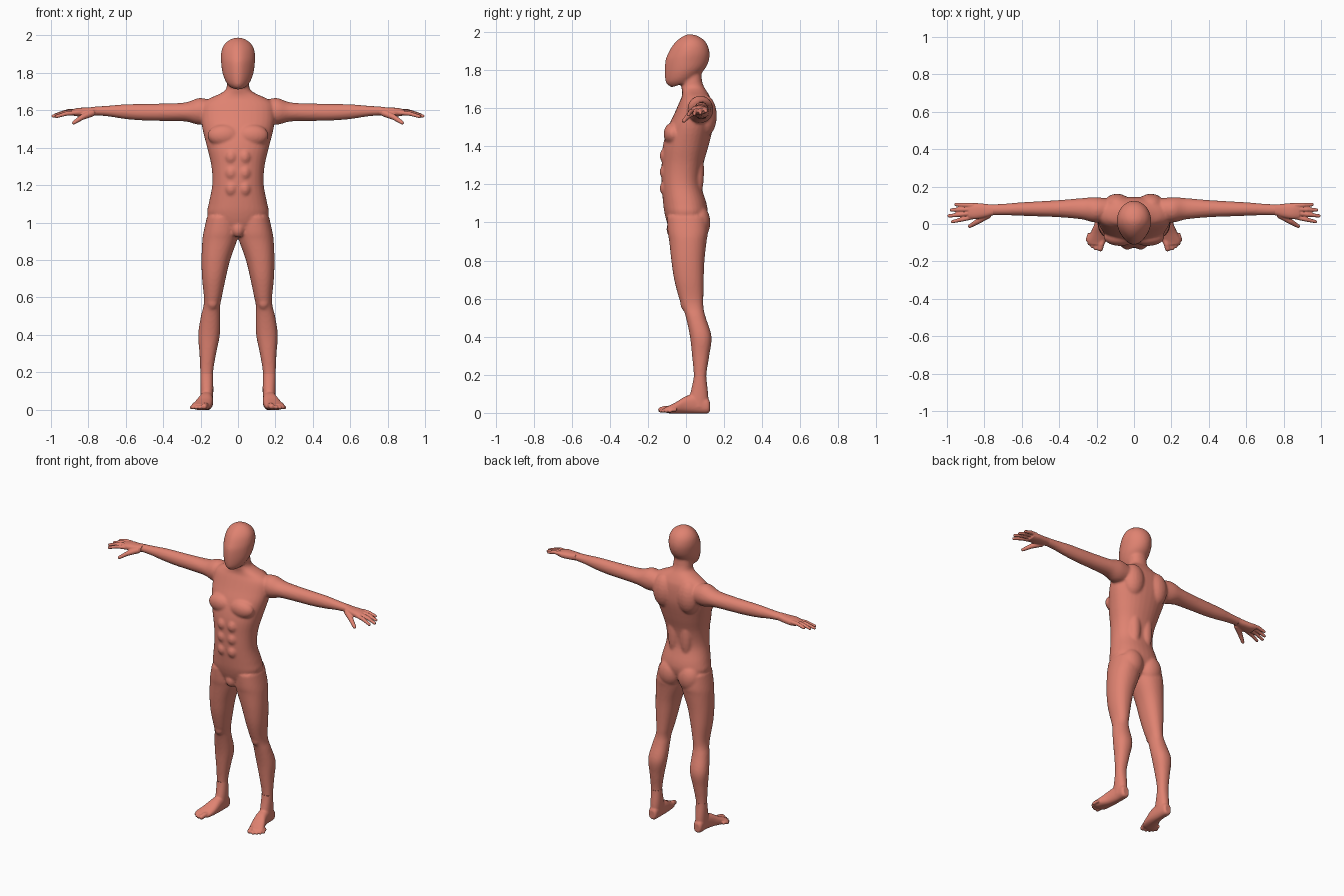
import bpy, bmesh, math
from mathutils import Vector, Matrix

skin = bpy.data.materials.new("terracotta skin")
skin.diffuse_color = (0.74, 0.225, 0.165, 1)


def catmull(a, b, c, d, t):
    return [0.5 * (2 * q + (r - p) * t + (2 * p - 5 * q + 4 * r - s) * t * t
                   + (3 * q - p - 3 * r + s) * t ** 3) for p, q, r, s in zip(a, b, c, d)]


def bridge(bm, rings):
    n = len(rings[0])
    vs = [[bm.verts.new(p) for p in ring] for ring in rings]
    for a, b in zip(vs, vs[1:]):
        for i in range(n):
            bm.faces.new((a[i], a[(i + 1) % n], b[(i + 1) % n], b[i]))
    bm.faces.new(vs[0][::-1])
    bm.faces.new(vs[-1])


def loft(bm, secs, axis="z", power=2.2, taper=0.0, steps=5, n=32):
    """Sections (position, u0, u1, v0, v1[, tilt]) along an axis, smoothly interpolated."""
    secs = [tuple(s) + (0,) * (6 - len(s)) for s in secs]
    pts = [secs[0]] + secs + [secs[-1]]
    fine = [catmull(*pts[i:i + 4], k / steps) for i in range(len(secs) - 1) for k in range(steps)]
    rings = []
    for w, u0, u1, v0, v1, tilt in fine + [secs[-1]]:
        ring = []
        for i in range(n):
            a = 2 * math.pi * (i + 0.5) / n
            c, s = math.cos(a), math.sin(a)
            cu = math.copysign(abs(c) ** (2 / power), c)
            sv = math.copysign(abs(s) ** (2 / power), s)
            cu *= 1 - taper * max(0, -sv) ** 2
            u = (u0 + u1) / 2 + cu * (u1 - u0) / 2
            v = (v0 + v1) / 2 + sv * (v1 - v0) / 2
            z = w + tilt * sv * (v1 - v0) / 2
            ring.append({"z": (u, v, z), "x": (z, v, u), "y": (u, z, v)}[axis])
        rings.append(ring)
    bridge(bm, rings)


def sym(rows):
    """Sections (z, half width, front, back[, tilt]) centred on x = 0."""
    return [(r[0], -r[1], r[1]) + tuple(r[2:]) for r in rows]


def tube(bm, path, radii, n=12):
    """Round tapered digit along a path, with a domed tip."""
    path = [Vector(p) for p in path]
    d = (path[-1] - path[-2]).normalized()
    path.append(path[-1] + d * radii[-1] * 0.6)
    radii = list(radii) + [radii[-1] * 0.6]
    rings = []
    for i, (p, r) in enumerate(zip(path, radii)):
        d = path[min(i + 1, len(path) - 1)] - path[max(i - 1, 0)]
        q = d.to_track_quat('Z', 'Y')
        rings.append([p + q @ Vector((r * math.cos(2 * math.pi * k / n),
                                      r * math.sin(2 * math.pi * k / n), 0)) for k in range(n)])
    bridge(bm, rings)


def blob(bm, centre, radius):
    m = Matrix.Translation(centre) @ Matrix.Diagonal((*radius, 1))
    bmesh.ops.create_uvsphere(bm, u_segments=20, v_segments=12, radius=1, matrix=m)


def mirror(bm):
    geo = bmesh.ops.duplicate(bm, geom=bm.verts[:] + bm.edges[:] + bm.faces[:])["geom"]
    for v in geo:
        if isinstance(v, bmesh.types.BMVert):
            v.co.x *= -1
    bmesh.ops.reverse_faces(bm, faces=[f for f in geo if isinstance(f, bmesh.types.BMFace)])


def fuse(bm, voxel, rounds):
    """Melt overlapping volumes into one smooth skin and return its mesh."""
    bmesh.ops.recalc_face_normals(bm, faces=bm.faces[:])
    me = bpy.data.meshes.new("volume")
    bm.to_mesh(me)
    bm.free()
    ob = bpy.data.objects.new("volume", me)
    bpy.context.collection.objects.link(ob)
    rm = ob.modifiers.new("remesh", 'REMESH')
    rm.mode, rm.voxel_size = 'VOXEL', voxel
    sm = ob.modifiers.new("smooth", 'SMOOTH')
    sm.factor, sm.iterations = 0.5, rounds
    dg = bpy.context.evaluated_depsgraph_get()
    out = bpy.data.meshes.new_from_object(ob.evaluated_get(dg))
    bpy.data.objects.remove(ob)
    return out


def part(name, mesh, planes):
    """Keep the portion of the mesh on the positive side of every plane."""
    bm = bmesh.new()
    bm.from_mesh(mesh)
    for co, no in planes:
        bmesh.ops.bisect_plane(bm, geom=bm.verts[:] + bm.edges[:] + bm.faces[:],
                               plane_co=co, plane_no=no, clear_inner=True)
    for f in bm.faces:
        f.smooth = True
    me = bpy.data.meshes.new(name)
    bm.to_mesh(me)
    bm.free()
    me.materials.clear()
    me.materials.append(skin)
    bpy.context.collection.objects.link(bpy.data.objects.new(name, me))


# limbs and paired muscles, one side then mirrored
body = bmesh.new()
loft(body, [(0.10, 1.54, 1.64, 0.03, 0.13), (0.20, 1.522, 1.666, 0.008, 0.143),
            (0.28, 1.54, 1.642, 0.025, 0.138), (0.40, 1.543, 1.636, 0.036, 0.128),
            (0.50, 1.545, 1.634, 0.040, 0.122), (0.60, 1.553, 1.632, 0.044, 0.116),
            (0.70, 1.568, 1.624, 0.047, 0.108), (0.80, 1.575, 1.618, 0.047, 0.103)], "x", 2)
loft(body, [(1.03, 0.005, 0.166, -0.10, 0.11), (0.95, 0.0, 0.184, -0.096, 0.115),
            (0.90, 0.007, 0.191, -0.088, 0.108), (0.80, 0.042, 0.195, -0.077, 0.097),
            (0.70, 0.066, 0.192, -0.062, 0.093), (0.60, 0.087, 0.182, -0.036, 0.091),
            (0.55, 0.096, 0.185, -0.016, 0.092), (0.50, 0.095, 0.198, 0.0, 0.104),
            (0.40, 0.097, 0.213, 0.021, 0.134), (0.30, 0.117, 0.206, 0.032, 0.122),
            (0.20, 0.133, 0.202, 0.041, 0.107), (0.12, 0.133, 0.202, 0.041, 0.107)])
blob(body, (0.072, 0.068, 1.0), (0.075, 0.06, 0.09))       # buttock
blob(body, (0.137, 0.0, 0.575), (0.032, 0.03, 0.042))      # kneecap
blob(body, (0.075, -0.068, 1.465), (0.088, 0.05, 0.06))    # chest
blob(body, (0.09, 0.10, 1.56), (0.075, 0.062, 0.11))       # shoulder blade
blob(body, (0.045, 0.06, 1.27), (0.04, 0.035, 0.15))       # lower back
for z in (1.18, 1.265, 1.35):
    blob(body, (0.036, -0.105, z), (0.034, 0.033, 0.042))  # belly muscles
mirror(body)

# trunk and neck
loft(body, sym([(0.925, 0.03, -0.06, 0.04), (0.95, 0.07, -0.08, 0.07), (1.0, 0.14, -0.10, 0.10),
                (1.05, 0.165, -0.113, 0.113), (1.1, 0.157, -0.12, 0.108), (1.2, 0.138, -0.128, 0.08),
                (1.3, 0.142, -0.128, 0.09), (1.4, 0.165, -0.122, 0.118), (1.5, 0.19, -0.094, 0.142),
                (1.57, 0.198, -0.062, 0.145), (1.63, 0.192, -0.036, 0.138),
                (1.662, 0.155, -0.022, 0.125), (1.688, 0.098, -0.02, 0.11),
                (1.71, 0.066, -0.024, 0.096), (1.74, 0.059, -0.022, 0.085), (1.79, 0.056, -0.02, 0.08)]))
blob(body, (0, -0.07, 0.965), (0.035, 0.033, 0.045))
# head, narrowing toward the face
loft(body, sym([(1.733, 0.048, -0.075, 0.06, 0.35), (1.76, 0.068, -0.104, 0.085, 0.3),
                (1.80, 0.083, -0.112, 0.106, 0.15), (1.85, 0.090, -0.108, 0.12),
                (1.89, 0.092, -0.093, 0.124), (1.93, 0.085, -0.07, 0.114),
                (1.96, 0.066, -0.042, 0.092), (1.98, 0.038, -0.012, 0.06),
                (1.988, 0.012, 0.01, 0.03)]), power=2.0, taper=0.25)
body_mesh = fuse(body, 0.0075, 5)

# hand with four fingers and a thumb
hand = bmesh.new()
loft(hand, [(0.71, 1.57, 1.623, 0.047, 0.107), (0.755, 1.573, 1.62, 0.046, 0.104),
            (0.80, 1.569, 1.615, 0.034, 0.108), (0.85, 1.567, 1.613, 0.026, 0.112),
            (0.885, 1.572, 1.606, 0.03, 0.108)], "x", 2.4)
for knuckle, tip in (((0.86, 0.100, 1.596), (0.955, 0.104, 1.583)),
                     ((0.87, 0.079, 1.595), (0.979, 0.075, 1.574)),
                     ((0.87, 0.058, 1.592), (0.991, 0.043, 1.568)),
                     ((0.86, 0.038, 1.587), (0.973, 0.012, 1.566))):
    k, t = Vector(knuckle), Vector(tip)
    tube(hand, [k, k.lerp(t, 0.5) + Vector((0, 0, 0.006)), t], [0.013, 0.0118, 0.009])
tube(hand, [(0.775, 0.052, 1.588), (0.835, 0.014, 1.562), (0.88, -0.013, 1.532)], [0.02, 0.015, 0.010])
mirror(hand)
hand_mesh = fuse(hand, 0.004, 3)

# foot with ankle and five toes
foot = bmesh.new()
loft(foot, [(0.25, 0.130, 0.203, 0.039, 0.112), (0.19, 0.133, 0.202, 0.041, 0.107),
            (0.10, 0.132, 0.201, 0.022, 0.116), (0.03, 0.135, 0.20, 0.0, 0.12)])
loft(foot, [(0.125, 0.147, 0.188, 0.006, 0.06), (0.11, 0.138, 0.197, -0.003, 0.08),
            (0.06, 0.134, 0.20, -0.003, 0.10), (0.0, 0.133, 0.212, -0.003, 0.088),
            (-0.05, 0.138, 0.234, -0.003, 0.058), (-0.09, 0.148, 0.25, -0.002, 0.038),
            (-0.11, 0.16, 0.24, 0.003, 0.03)], "y", 2.4)
for x, y, tx, ty, r in ((0.168, -0.08, 0.181, -0.136, 0.016), (0.192, -0.08, 0.205, -0.134, 0.011),
                        (0.21, -0.075, 0.224, -0.122, 0.011), (0.226, -0.07, 0.24, -0.107, 0.011),
                        (0.238, -0.05, 0.25, -0.088, 0.010)):
    tube(foot, [(x, y, r + 0.006), ((x + tx) / 2, (y + ty) / 2, r + 0.006), (tx, ty, r - 0.001)],
         [r, r, r * 0.95])
mirror(foot)
foot_mesh = fuse(foot, 0.005, 3)

# separate the skin along its seams
up, down = (0, 0, 1), (0, 0, -1)
neck, waist, ankle = (0, -0.02, 1.707), (0, 0, 1.1), (0, 0, 0.19)
slope = Vector((0, -0.35, 0.94))
part("head", body_mesh, [(neck, slope)])
part("torso", body_mesh, [(neck, -slope), (waist, up), ((0.197, 0, 0), (-1, 0, 0)), ((-0.197, 0, 0), (1, 0, 0))])
part("hips_and_legs", body_mesh, [(waist, down), (ankle, up)])
for side, s in (("left", 1), ("right", -1)):
    out, back = (s, 0, 0), (-s, 0, 0)
    part(side + "_arm", body_mesh, [((0.197 * s, 0, 0), out), (waist, up), ((0.755 * s, 0, 0), back)])
    part(side + "_hand", hand_mesh, [((0.755 * s, 0, 0), out)])
    part(side + "_foot", foot_mesh, [(ankle, down), ((0, 0, 0), out)])
